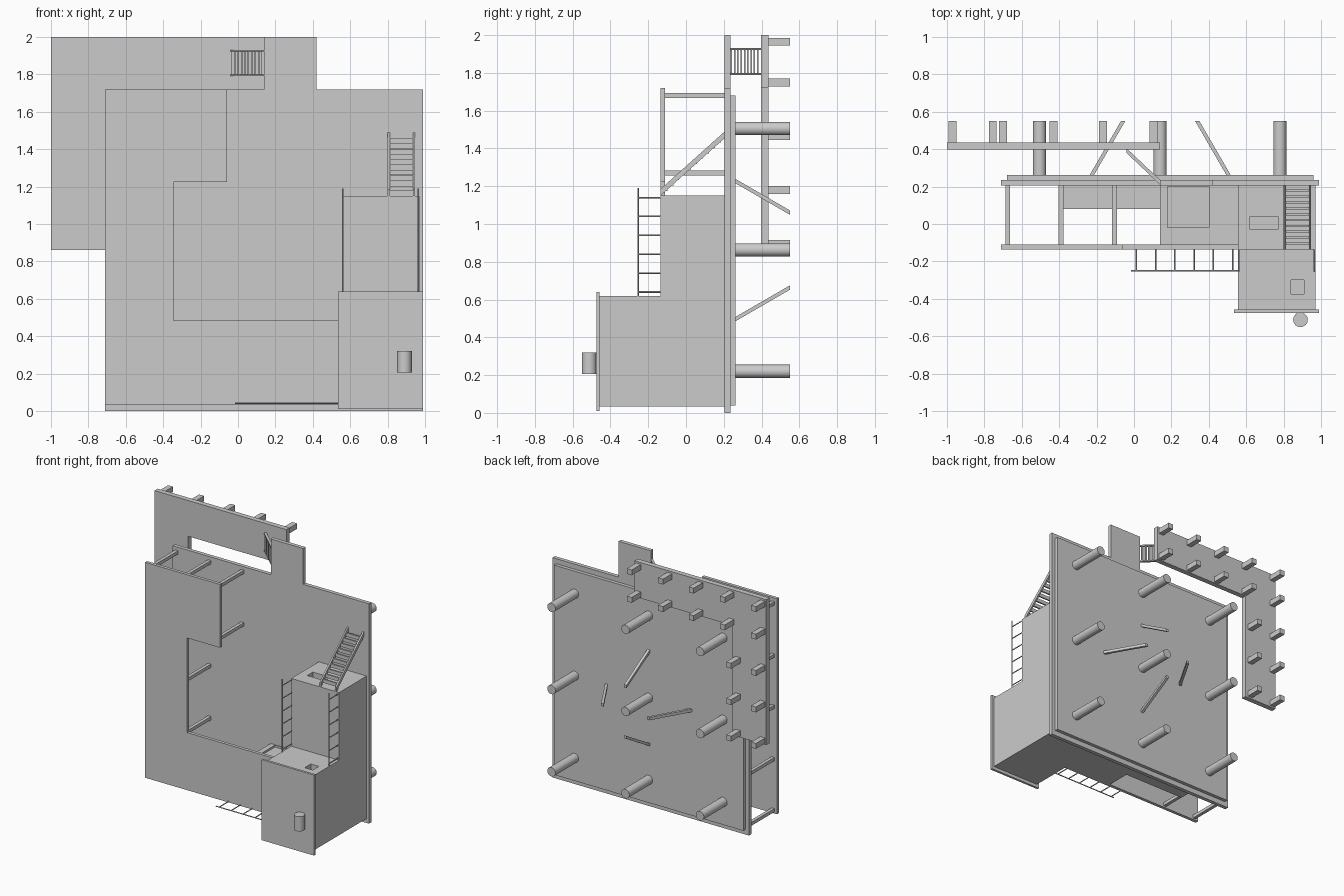
import bpy, bmesh, math
from mathutils import Vector, Matrix

if "Cube" in bpy.data.objects:
    bpy.data.objects.remove(bpy.data.objects["Cube"])


def finish(name, bm):
    bmesh.ops.recalc_face_normals(bm, faces=bm.faces)
    me = bpy.data.meshes.new(name)
    bm.to_mesh(me)
    bm.free()
    ob = bpy.data.objects.new(name, me)
    bpy.context.collection.objects.link(ob)
    return ob


def box(name, x0, x1, y0, y1, z0, z1):
    bm = bmesh.new()
    m = Matrix.Translation(((x0 + x1) / 2, (y0 + y1) / 2, (z0 + z1) / 2))
    m = m @ Matrix.Diagonal((x1 - x0, y1 - y0, z1 - z0, 1))
    bmesh.ops.create_cube(bm, size=1, matrix=m)
    return finish(name, bm)


def prism(name, pts, offset):
    """Extrude a planar outline of 3D points along an offset vector."""
    bm = bmesh.new()
    f = bm.faces.new([bm.verts.new(p) for p in pts])
    r = bmesh.ops.extrude_face_region(bm, geom=[f])
    bmesh.ops.translate(bm, vec=offset,
                        verts=[g for g in r["geom"] if isinstance(g, bmesh.types.BMVert)])
    # keep the starting cap so the solid is closed
    if not any(len(e.link_faces) == 2 for e in f.edges if f.is_valid):
        bm.faces.new([bm.verts[i] for i in range(len(pts))])
    return finish(name, bm)


def slab(name, xz, y0, y1):
    return prism(name, [(x, y0, z) for x, z in xz], (0, y1 - y0, 0))


def rod(name, a, b, r, sides=32):
    a, b = Vector(a), Vector(b)
    d = b - a
    bm = bmesh.new()
    m = Matrix.Translation((a + b) / 2) @ d.to_track_quat('Z', 'Y').to_matrix().to_4x4()
    bmesh.ops.create_cone(bm, cap_ends=True, segments=sides, radius1=r, radius2=r,
                          depth=d.length, matrix=m)
    ob = finish(name, bm)
    if sides > 8:
        bpy.context.view_layer.objects.active = ob
        ob.select_set(True)
        bpy.ops.object.shade_smooth_by_angle()
        ob.select_set(False)
    return ob


def recess(ob, *bounds):
    cut = box(ob.name + "_cutter", *bounds)
    cut.hide_render = True
    cut.hide_set(True)
    m = ob.modifiers.new("recess", 'BOOLEAN')
    m.operation = 'DIFFERENCE'
    m.object = cut
    m.solver = 'EXACT'


# main deck with its landing tab, and the base plate behind it
slab("main_deck", [(-.71, .0), (.99, 0), (.99, 1.72), (.42, 1.72), (.42, 2), (.14, 2),
                   (.14, 1.72), (-.71, 1.72)], .205, .235)
box("deck_base", -.68, .96, .235, .262, .04, 1.68)

# stepped canopy in front of the deck
slab("canopy", [(-.71, .035), (.555, .035), (.555, .485), (-.345, .485), (-.345, 1.225),
                (-.06, 1.225), (-.06, 1.72), (-.71, 1.72)], -.135, -.11)

# canopy posts
posts = [(x, z) for x in (-.675, -.39) for z in (.06, .46, .87, 1.27, 1.68)]
for x, z in posts + [(-.105, 1.27), (-.105, 1.68)]:
    box("canopy_post", x - .013, x + .013, -.112, .207, z - .013, z + .013)

# house blocks with door and window recesses
house = slab("tall_room", [(.555, .035), (.97, .035), (.97, 1.15), (.555, 1.15)], -.135, .207)
recess(house, .62, .77, -.03, .04, 1.08, 1.2)
upper = box("upper_room", .555, .97, -.46, -.135, .035, .62)
recess(upper, .84, .91, -.375, -.30, .55, .7)
side = box("side_room", .14, .556, -.112, .207, .035, .40)
recess(side, .18, .40, -.02, .2, .385, .45)
box("half_wall", -.39, .14, .08, .207, .035, .07)
box("roof_plate", .535, .99, -.475, -.457, .01, .64)
rod("chimney", (.89, -.512, .205), (.89, -.512, .32), .039)
box("chimney_foot", .87, .91, -.49, -.47, .205, .32)

# balcony railings: two beside the upper room and one along the canopy edge
for x in (.56, .965):
    rod("railing_bar", (x, -.253, .62), (x, -.253, 1.19), .004, 8)
    for i in range(6):
        z = .64 + .1 * i
        rod("railing_baluster", (x, -.13, z), (x, -.253, z), .004, 8)
rod("railing_bar", (-.015, -.25, .042), (.556, -.25, .042), .004, 8)
for i in range(6):
    x = .012 + .103 * i
    rod("railing_baluster", (x, -.13, .042), (x, -.25, .042), .004, 8)

# stairs from the deck up to the canopy level
for x in (.80, .935):
    prism("stair_stringer", [(x, -.135, 1.15), (x, .205, 1.455), (x, .205, 1.49),
                             (x, -.135, 1.185)], (.012, 0, 0))
for i in range(10):
    y, z = -.105 + .0315 * i, 1.19 + .0283 * i
    box("stair_tread", .805, .94, y - .006, y + .006, z - .014, z + .014)

# small stairs from the landing tab down to the lower walkway
for z in (1.79, 1.922):
    prism("walk_stringer", [(.14, .21, z), (.14, .235, z), (-.04, .405, z), (-.04, .38, z)],
          (0, 0, .009))
for i in range(9):
    x, y = .12 - .0183 * i, .24 + .0175 * i
    box("walk_tread", x - .008, x + .008, y - .004, y + .004, 1.795, 1.927)

# lower walkway and its square piles
slab("lower_walkway", [(-1, .862), (-.71, .862), (-.71, 1.72), (.14, 1.72), (.14, 2), (-1, 2)],
     .397, .437)
piles = [(x, z) for x in (.105, -.165, -.43, -.70, -.97) for z in (1.965, 1.75)]
piles += [(x, z) for x in (-.755, -.97) for z in (1.465, 1.18, .895)]
for x, z in piles:
    box("square_pile", x - .021, x + .021, .435, .55, z - .021, z + .021)

# round piles under the deck
for x in (-.505, .14, .78):
    for z in (.22, .863, 1.505):
        rod("round_pile", (x, .26, z), (x, .55, z), .035)

# four raking braces around the central pile
for k in range(4):
    c, s = round(math.cos(k * math.pi / 2)), round(math.sin(k * math.pi / 2))
    w = .011
    side_v = Vector((-s, 0, c))
    rad = Vector((c, 0, s))
    mid = Vector((.14, 0, .862))
    pts = [mid + rad * r + Vector((0, y, 0)) - side_v * w
           for r, y in ((.355, .26), (.378, .26), (.21, .55), (.187, .55))]
    prism("pile_brace", pts, side_v * 2 * w)
